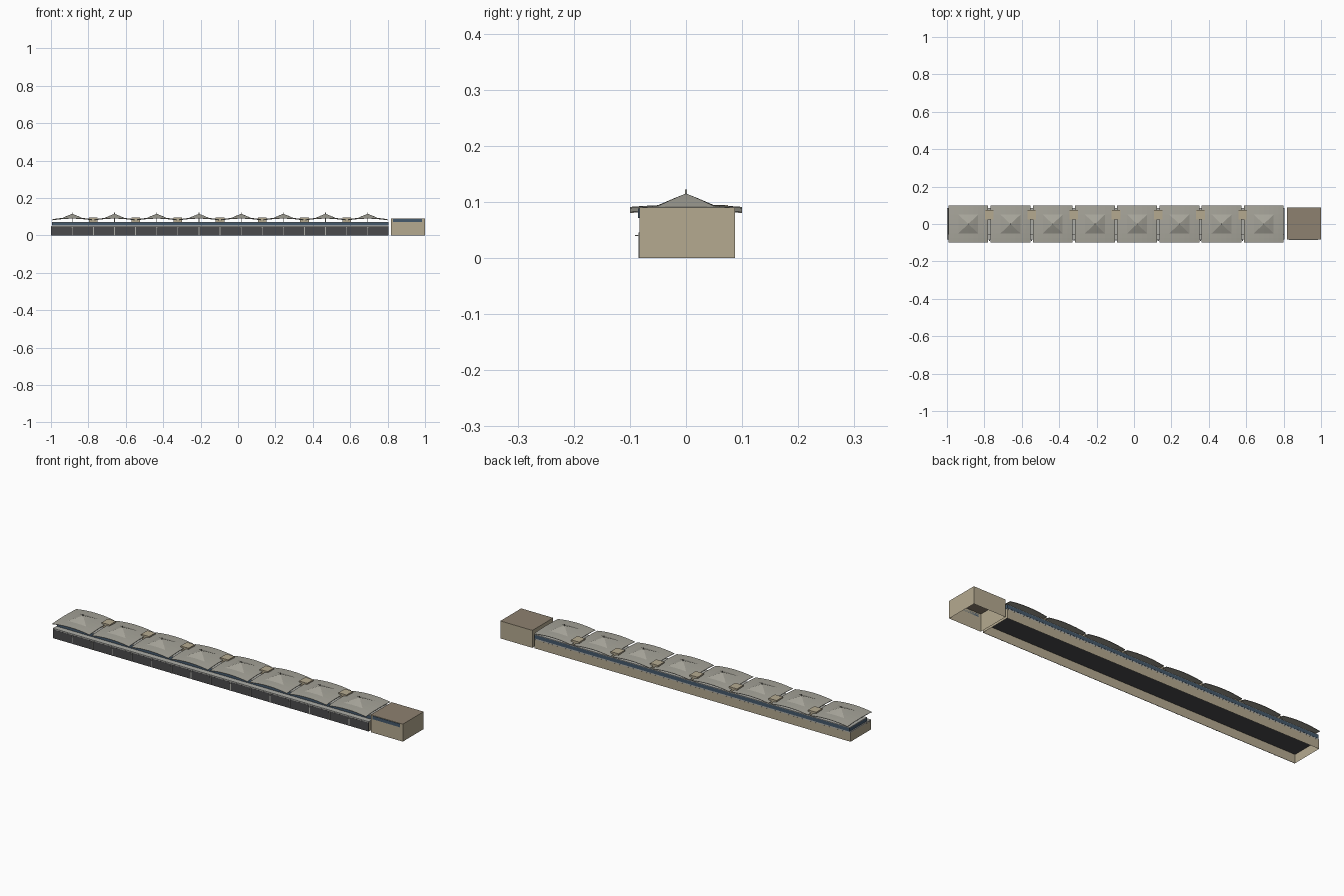
import bpy, bmesh

if "Cube" in bpy.data.objects:
    bpy.data.objects.remove(bpy.data.objects["Cube"])

def mat(name, c):
    m = bpy.data.materials.new(name)
    m.diffuse_color = (*c, 1)
    m.use_nodes = True
    m.node_tree.nodes["Principled BSDF"].inputs["Base Color"].default_value = m.diffuse_color
    return m

TAN = mat("tan_wall", (0.46, 0.40, 0.28))
BROWN = mat("brown_roof", (0.27, 0.22, 0.16))
BLUE = mat("blue_glass", (0.06, 0.10, 0.15))
DARK = mat("dark_front", (0.07, 0.07, 0.075))
GREY = mat("roof_grey", (0.38, 0.37, 0.32))
PALE = mat("pale_trim", (0.42, 0.42, 0.39))

def finish(name, bm, m):
    me = bpy.data.meshes.new(name)
    bm.to_mesh(me)
    bm.free()
    me.materials.append(m)
    ob = bpy.data.objects.new(name, me)
    bpy.context.collection.objects.link(ob)
    return ob

def box(name, x0, x1, y0, y1, z0, z1, m, open_bottom=False):
    bm = bmesh.new()
    bmesh.ops.create_cube(bm, size=1)
    for v in bm.verts:
        v.co = ((x0 + x1) / 2 + v.co.x * (x1 - x0), (y0 + y1) / 2 + v.co.y * (y1 - y0),
                (z0 + z1) / 2 + v.co.z * (z1 - z0))
    if open_bottom:
        bmesh.ops.delete(bm, geom=[f for f in bm.faces if f.normal.z < -0.5], context='FACES_ONLY')
    return finish(name, bm, m)

# long hall: open-bottomed lower storey, ledge slab and set-back glass storey
X0, X1 = -1.0, 0.805
lower = box("lower_walls", X0, X1, -0.081, 0.085, 0, 0.045, TAN, True)
lower.data.materials.append(DARK)
for p in lower.data.polygons:
    if p.normal.z > 0.5:
        p.material_index = 1
box("front_glazing", X0, X1, -0.083, -0.0812, 0, 0.045, DARK)
box("ledge_slab", X0, X1, -0.083, 0.085, 0.0452, 0.051, PALE)
box("upper_glass", X0 + 0.005, X1, -0.055, 0.0855, 0.0512, 0.069, BLUE)
box("hall_top", X0 + 0.005, X1, -0.056, 0.0855, 0.069, 0.072, PALE)

# front mullions with small projecting brackets
PITCH = 0.2257
C0 = -0.886
for i in range(15):
    x = C0 + i * PITCH / 2
    box("front_mullion", x - 0.002, x + 0.002, -0.0845, -0.083, 0, 0.045, PALE)
    box("front_bracket", x - 0.003, x + 0.003, -0.091, -0.083, 0.039, 0.041, PALE)

# tent roof bay: arched edges with a raised pyramid in the middle
def tent(cx, n=8, hx=0.1065, hy=0.1):
    bm = bmesh.new()
    g = []
    for j in range(n + 1):
        row = []
        for i in range(n + 1):
            a, b = 2 * i / n - 1, 2 * j / n - 1
            peak = max(0, 1 - 2 * max(abs(a), abs(b)))
            z = 0.082 + 0.004 * (1 - b * b) + 0.009 * (1 - a * a) + 0.02 * peak
            row.append(bm.verts.new((cx + a * hx, b * hy, z)))
        g.append(row)
    for j in range(n):
        for i in range(n):
            q = [g[j][i], g[j][i + 1], g[j + 1][i + 1], g[j + 1][i]]
            # split along the hip direction of this quadrant
            if (i < n / 2) != (j < n / 2):
                q = q[1:] + q[:1]
            bm.faces.new((q[0], q[1], q[2]))
            bm.faces.new((q[0], q[2], q[3]))
    ob = finish("tent_roof", bm, GREY)
    s = ob.modifiers.new("thickness", 'SOLIDIFY')
    s.thickness = 0.002
    s.offset = -1

for i in range(8):
    cx = C0 + i * PITCH
    tent(cx)
    box("roof_mast", cx - 0.002, cx + 0.002, -0.002, 0.002, 0.072, 0.122, GREY)
    # rooftop vent in each gap between bays
    if i < 7:
        vx = cx + PITCH / 2
        box("roof_vent", vx - 0.023, vx + 0.023, 0.024, 0.075, 0.072, 0.094, TAN)

# end block with window band
end = box("end_block", 0.817, 1.0, -0.083, 0.087, 0, 0.09, TAN, True)
end.data.materials.append(BROWN)
for p in end.data.polygons:
    if p.normal.z > 0.5:
        p.material_index = 1
box("end_window", 0.83, 0.985, -0.0855, -0.083, 0.071, 0.088, BLUE)
